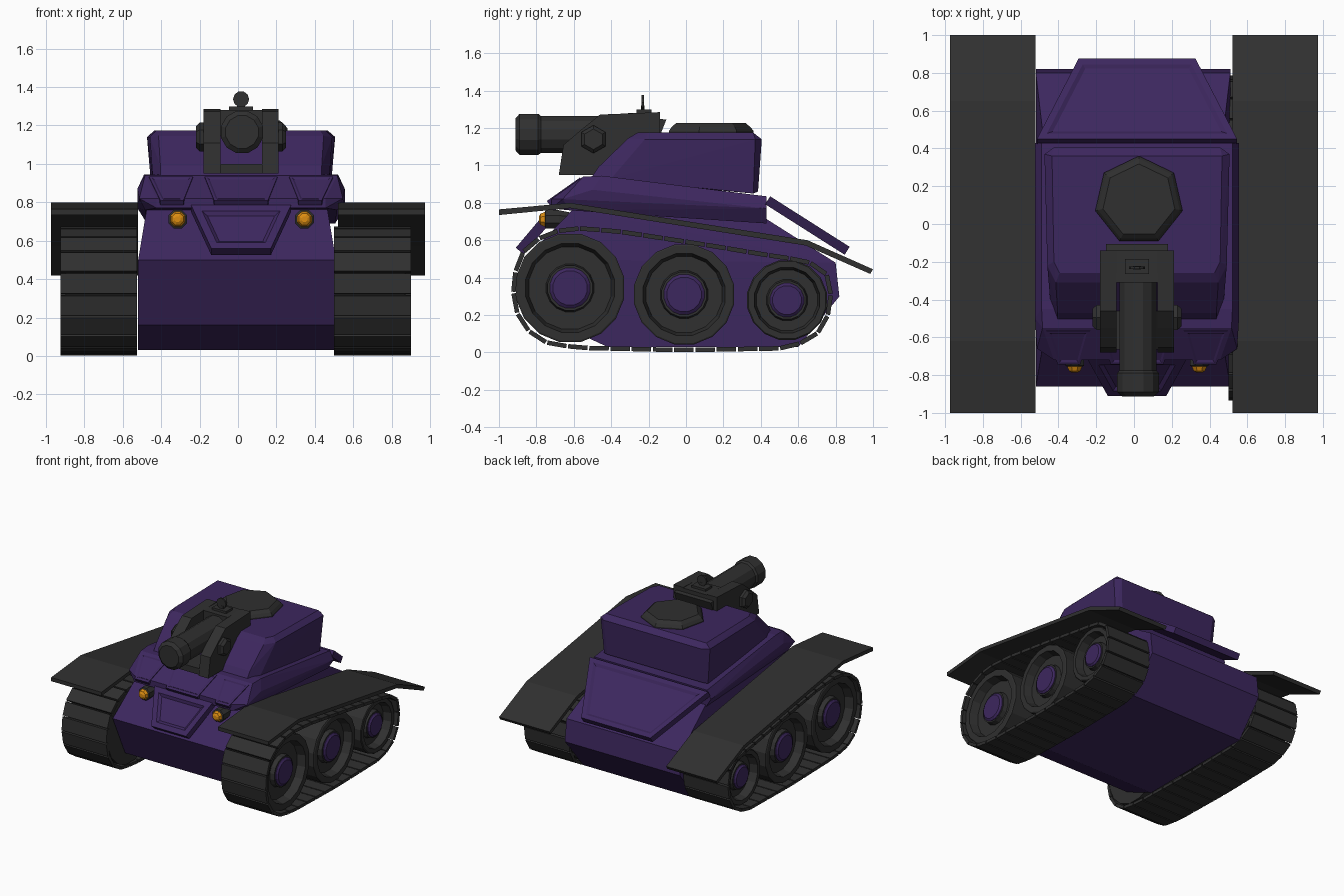
import bpy, bmesh, math
from mathutils import Vector

if "Cube" in bpy.data.objects:
    bpy.data.objects.remove(bpy.data.objects["Cube"])


def material(name, rgb):
    m = bpy.data.materials.new(name)
    m.diffuse_color = (*rgb, 1)
    m.use_nodes = True
    m.node_tree.nodes["Principled BSDF"].inputs["Base Color"].default_value = m.diffuse_color
    return m


PURPLE = material("deep purple", (0.046, 0.020, 0.112))
GREY = material("dark grey", (0.029, 0.029, 0.029))
ORANGE = material("lamp orange", (0.72, 0.27, 0.006))
CX = 0.016          # centre of the turret and upper hull
TX = -0.012         # centre of the running gear


def finish(bm, name, mat):
    bmesh.ops.recalc_face_normals(bm, faces=bm.faces)
    me = bpy.data.meshes.new(name)
    bm.to_mesh(me)
    bm.free()
    me.materials.append(mat)
    ob = bpy.data.objects.new(name, me)
    bpy.context.collection.objects.link(ob)
    return ob


def shell(name, pts, cx, mat):
    """Convex body from (y, z, half width) points, mirrored in x."""
    bm = bmesh.new()
    for y, z, w in pts:
        for s in (-1, 1):
            bm.verts.new((cx + s * w, y, z))
    r = bmesh.ops.convex_hull(bm, input=bm.verts)
    junk = [v for v in r["geom_interior"] if isinstance(v, bmesh.types.BMVert)]
    bmesh.ops.delete(bm, geom=junk, context="VERTS")
    bmesh.ops.dissolve_limit(bm, angle_limit=math.radians(2), verts=bm.verts, edges=bm.edges)
    return finish(bm, name, mat)


def extrude(name, prof, x0, x1, mat):
    """(y, z) outline extruded along x."""
    bm = bmesh.new()
    a = [bm.verts.new((x0, y, z)) for y, z in prof]
    b = [bm.verts.new((x1, y, z)) for y, z in prof]
    bm.faces.new(a)
    bm.faces.new(b[::-1])
    for i in range(len(a)):
        j = (i + 1) % len(a)
        bm.faces.new((a[i], b[i], b[j], a[j]))
    return finish(bm, name, mat)


def box(name, x, y, z, mat):
    return extrude(name, [(y[0], z[0]), (y[1], z[0]), (y[1], z[1]), (y[0], z[1])], *x, mat)


def lathe(name, prof, n, axis, c, mat, phase=0.0, flip=1):
    """(distance along axis, radius) profile turned about an axis."""
    bm = bmesh.new()
    rings = []
    for a, r in prof:
        ring = []
        for i in range(n):
            t = phase + 2 * math.pi * i / n
            u, v, w = r * math.cos(t), r * math.sin(t), a * flip
            p = {"X": (w, u, v), "Y": (u, w, v), "Z": (u, v, w)}[axis]
            ring.append(bm.verts.new(Vector(c) + Vector(p)))
        rings.append(ring)
    for p, q in zip(rings, rings[1:]):
        for i in range(n):
            j = (i + 1) % n
            bm.faces.new((p[i], p[j], q[j], q[i]))
    bm.faces.new(rings[0])
    bm.faces.new(rings[-1][::-1])
    return finish(bm, name, mat)


def plate(name, corners, thick, margin, depth, mat):
    """Upward facing armour plate with a recessed middle."""
    bm = bmesh.new()
    top = [bm.verts.new(c) for c in corners]
    f = bm.faces.new(top)
    f.normal_update()
    if f.normal.z < 0:
        f.normal_flip()
    n = f.normal.copy()
    low = [bm.verts.new(v.co - n * thick) for v in top]
    bm.faces.new(low)
    for i in range(4):
        j = (i + 1) % 4
        bm.faces.new((top[i], top[j], low[j], low[i]))
    bmesh.ops.inset_individual(bm, faces=[f], thickness=margin, use_even_offset=True)
    bmesh.ops.inset_individual(bm, faces=[f], thickness=0.02, depth=-depth, use_even_offset=True)
    return finish(bm, name, mat)


# Lower hull
shell("lower_hull", [(-.42, .03, .515), (-.70, .16, .515), (-.86, .50, .515), (-.60, .77, .47),
                     (.42, .72, .47), (.80, .48, .515), (.82, .30, .515), (.60, .03, .515)],
      -.005, PURPLE)

# Upper hull with its ridged sides
shell("upper_hull", [(-.55, .94, .50), (-.45, .945, .505), (.43, .835, .505), (-.72, .82, .44),
                     (-.66, .82, .53), (-.50, .87, .54), (.43, .77, .54), (-.72, .77, .44),
                     (-.62, .76, .50), (.43, .69, .49)], CX, PURPLE)


def slope_y(z):     # front slope of the upper hull
    return -.72 + (z - .82) * (.17 / .12) - .01


# Front armour panels
for nm, lo, hi in (("left", (-.42, -.30), (-.48, -.25)), ("middle", (-.14, .14), (-.19, .19)),
                   ("right", (.30, .42), (.25, .48))):
    plate(nm + "_front_panel", [(CX + lo[0], slope_y(.81), .81), (CX + lo[1], slope_y(.81), .81),
                                (CX + hi[1], slope_y(.935), .935), (CX + hi[0], slope_y(.935), .935)],
          .03, .012, .012, PURPLE)
plate("nose_plate", [(CX - .155, -.91, .56), (CX + .155, -.91, .56),
                     (CX + .26, -.72, .785), (CX - .26, -.72, .785)], .055, .04, .015, PURPLE)

# Sloped engine plate at the back
plate("engine_plate", [(CX - .53, .45, .835), (CX + .53, .45, .835),
                       (CX + .31, .875, .565), (CX - .31, .875, .565)], .05, .035, .012, PURPLE)

# Turret
shell("turret", [(-.51, .93, .42), (-.47, .99, .42), (-.40, .93, .46), (-.31, 1.145, .43),
                 (-.26, 1.175, .41), (-.22, 1.14, .475), (-.20, 1.175, .44), (.36, .85, .465),
                 (.385, .86, .42), (.405, 1.14, .44), (.37, 1.14, .49), (.36, 1.175, .45)],
      CX, PURPLE)
lathe("turret_hatch", [(1.15, .237), (1.185, .237), (1.205, .222), (1.227, .195)],
      7, "Z", (CX + .01, .123, 0), GREY, math.pi / 2)

# Gun mount: two cheeks, back block and floor
cheek = [(-.68, .95), (-.655, 1.11), (-.55, 1.20), (-.46, 1.272), (-.14, 1.285), (-.14, 1.17),
         (-.28, 1.10), (-.42, .95)]
extrude("left_gun_cheek", cheek, CX - .195, CX - .108, GREY)
extrude("right_gun_cheek", cheek, CX + .108, CX + .195, GREY)
box("gun_mount_block", (CX - .11, CX + .11), (-.31, -.14), (1.1, 1.28), GREY)
extrude("gun_mount_back", [(-.15, 1.17), (-.135, 1.17), (-.105, 1.245), (-.15, 1.25)],
        CX - .165, CX + .165, GREY)
box("gun_mount_floor", (CX - .11, CX + .11), (-.665, -.40), (.95, 1.0), GREY)
for s, nm in ((-1, "left"), (1, "right")):
    lathe(nm + "_gun_pivot", [(.18, .075), (.215, .075), (.235, .055)], 6, "X",
          (CX, -.495, 1.14), GREY, math.pi / 6, s)

# Gun barrel with muzzle
lathe("gun_barrel", [(-.912, .088), (-.89, .114), (-.79, .114), (-.775, .102), (-.29, .102)],
      12, "Y", (CX + .005, 0, 1.166), GREY, math.pi / 12)

# Gun sight: base, post and disc
box("sight_base", (CX - .063, CX + .063), (-.265, -.185), (1.27, 1.298), GREY)
box("sight_post", (CX - .02, CX + .02), (-.24, -.222), (1.29, 1.32), GREY)
lathe("sight_disc", [(-.007, .042), (.007, .042)], 10, "Y", (CX, -.231, 1.337), GREY)

# Headlights
for s, nm in ((-1, "left"), (1, "right")):
    c = (CX + s * .33, 0, .712)
    lathe(nm + "_lamp_housing", [(-.755, .044), (-.75, .053), (-.68, .053), (-.62, .04)],
          8, "Y", c, GREY, math.pi / 8)
    lathe(nm + "_lamp", [(-.787, .016), (-.778, .032), (-.757, .042), (-.74, .042)],
          8, "Y", c, ORANGE, math.pi / 8)

# Running gear
belt = [(-.923, .32), (-.90, .20), (-.83, .10), (-.74, .05), (-.58, .025), (-.02, .013), (.50, .022),
        (.66, .06), (.75, .15), (.775, .30), (.765, .40), (.72, .46), (.62, .495), (.50, .51),
        (.08, .58), (-.38, .65), (-.60, .665), (-.74, .64), (-.86, .56), (-.91, .45)]
wheels = (("front", -.62, .345, .295, .11), ("middle", -.01, .31, .272, .11), ("rear", .54, .28, .217, .092))


def resample(path, n):
    pts = [Vector(p) for p in path + path[:1]]
    seg = [(b - a).length for a, b in zip(pts, pts[1:])]
    step, out, i, base = sum(seg) / n, [], 0, 0.0
    for k in range(n):
        while k * step > base + seg[i]:
            base += seg[i]
            i += 1
        out.append(pts[i].lerp(pts[i + 1], (k * step - base) / seg[i]))
    return out


def track(name, x0, x1):
    bm = bmesh.new()
    pts = resample(belt, 36)
    for a, b in zip(pts, pts[1:] + pts[:1]):
        d = b - a
        nrm = Vector((-d.y, d.x)).normalized() * .012
        p, q = a + d * .04, b - d * .04
        ring = [p - nrm, q - nrm, q + nrm, p + nrm]
        lo = [bm.verts.new((x0, *v)) for v in ring]
        hi = [bm.verts.new((x1, *v)) for v in ring]
        bm.faces.new(lo)
        bm.faces.new(hi[::-1])
        for i in range(4):
            j = (i + 1) % 4
            bm.faces.new((lo[i], hi[i], hi[j], lo[j]))
    return finish(bm, name, GREY)


fender = [(-1, .765), (-.62, .80), (.65, .60), (1, .445), (.985, .42), (.64, .572), (-.62, .772), (-1, .735)]
for s, nm in ((-1, "left"), (1, "right")):
    track(nm + "_track", TX + s * .513, TX + s * .913)
    extrude(nm + "_fender", fender, s * .522, s * .973, GREY)
    for wn, y, z, r, h in wheels:
        lathe(f"{nm}_{wn}_wheel", [(.515, r), (.88, r), (.885, r * .97), (.885, r * .82), (.82, r * .76),
                                   (.82, h + .02), (.855, h + .012), (.855, h)],
              16, "X", (TX, y, z), GREY, math.pi / 16, s)
        lathe(f"{nm}_{wn}_hub", [(.80, h), (.86, h), (.872, h * .85)], 16, "X",
              (TX, y, z), PURPLE, math.pi / 16, s)
